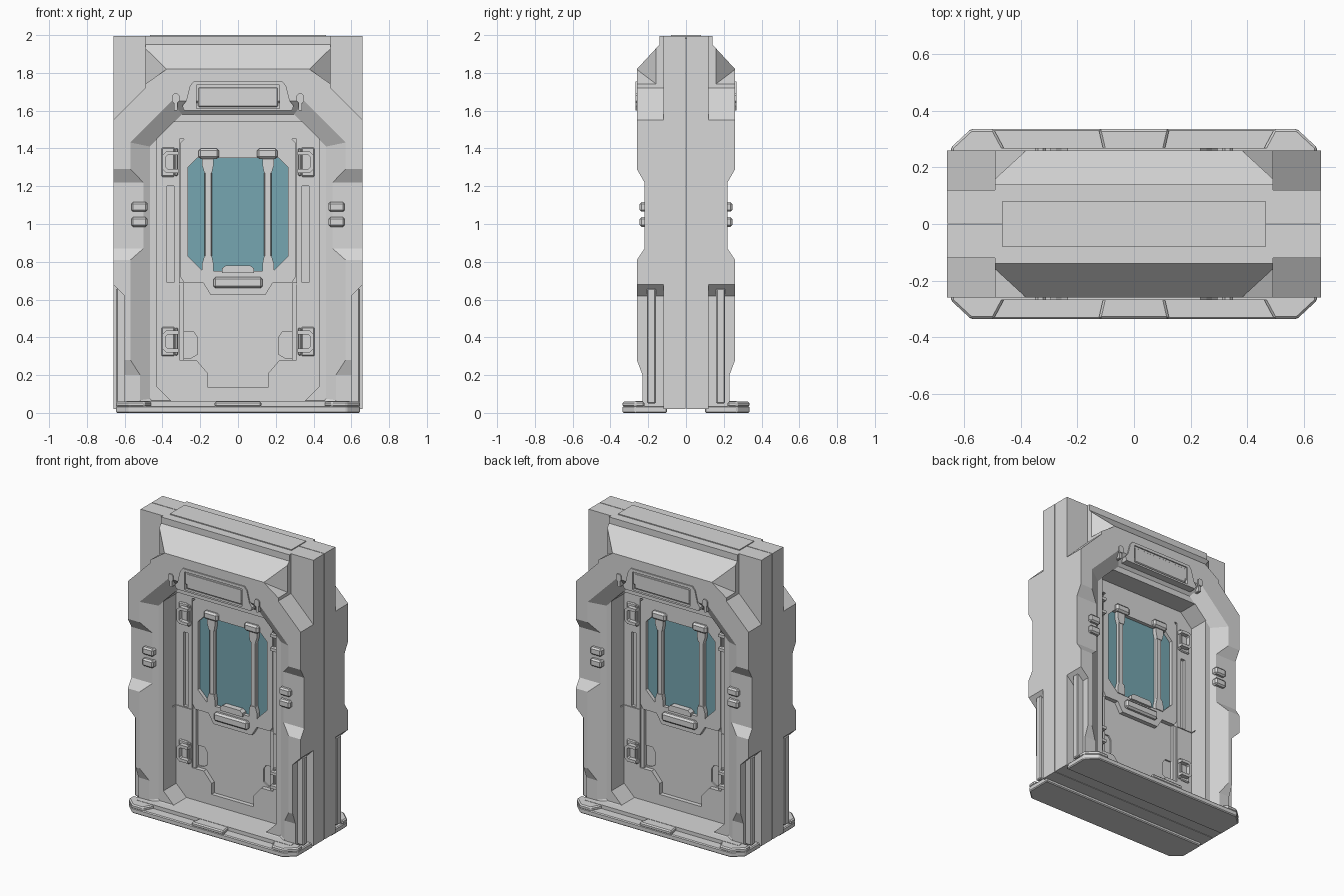
import bpy
import bmesh

cube = bpy.data.objects.get("Cube")
if cube:
    bpy.data.objects.remove(cube, do_unlink=True)


def material(name, rgb):
    m = bpy.data.materials.new(name)
    m.use_nodes = True
    m.diffuse_color = (*rgb, 1)
    m.node_tree.nodes["Principled BSDF"].inputs["Base Color"].default_value = (*rgb, 1)
    return m


GREY = material("light grey metal", (0.68, 0.68, 0.68))
TEAL = material("teal glass", (0.18, 0.38, 0.44))


def loft(name, ring_a, ring_b, mat=GREY, mirror="y", bevel=0):
    """Join two matching rings of 3D points into a closed solid."""
    bm = bmesh.new()
    a = [bm.verts.new(p) for p in ring_a]
    b = [bm.verts.new(p) for p in ring_b]
    bm.faces.new(a)
    bm.faces.new(b)
    for i in range(len(a)):
        j = (i + 1) % len(a)
        bm.faces.new((a[i], a[j], b[j], b[i]))
    bmesh.ops.recalc_face_normals(bm, faces=bm.faces)
    me = bpy.data.meshes.new(name)
    bm.to_mesh(me)
    bm.free()
    me.materials.append(mat)
    ob = bpy.data.objects.new(name, me)
    bpy.context.collection.objects.link(ob)
    if bevel:
        mod = ob.modifiers.new("edge", "BEVEL")
        mod.width = bevel
        mod.segments = 1
    if mirror:
        add_mirror(ob, mirror)
    return ob


def add_mirror(ob, axes):
    mod = ob.modifiers.new("mirror", "MIRROR")
    mod.use_axis = ("x" in axes, "y" in axes, False)
    mod.use_mirror_merge = False


def slab(name, outline, d0, d1, **kw):
    """Extrude an (x, z) outline between two depths measured towards the front."""
    return loft(name, [(x, -d0, z) for x, z in outline],
                [(x, -d1, z) for x, z in outline], **kw)


def rect(x0, x1, z0, z1):
    return [(x0, z0), (x1, z0), (x1, z1), (x0, z1)]


def sym(half):
    return half + [(-x, z) for x, z in reversed(half)]


def octagon(w, z0, z1, c, cb):
    return sym([(w - c, z1), (w, z1 - c), (w, z0 + cb), (w - cb, z0)])


def flip(outline, s):
    return [(x * s, z) for x, z in outline]


def cut(ob, cutters):
    """Subtract the cutters and bake the result."""
    for c in cutters:
        mod = ob.modifiers.new("cut", "BOOLEAN")
        mod.operation = "DIFFERENCE"
        mod.solver = "EXACT"
        mod.object = c
    bpy.context.view_layer.update()
    dg = bpy.context.evaluated_depsgraph_get()
    baked = bpy.data.meshes.new_from_object(ob.evaluated_get(dg))
    ob.modifiers.clear()
    ob.data = baked
    for c in cutters:
        bpy.data.objects.remove(c, do_unlink=True)


# Main frame: side profile extruded across the width
side = [(.002, .02), (.23, .02), (.23, .2), (.26, .28), (.26, .81), (.22, .87),
        (.22, 1.22), (.26, 1.29), (.26, 1.82), (.14, 1.95), (.14, 1.994), (.002, 1.994)]
frame = loft("door_frame", [(-.66, -d, z) for d, z in side],
             [(.66, -d, z) for d, z in side], mirror=None)

cutters = []


def cutter(outline, d0, d1):
    cutters.append(slab("cutter", outline, d0, d1, mirror=None))


# Sloped doorway mouth, deep doorway and recessed door field
mouth_in, mouth_out = octagon(.467, .065, 1.58, .17, .01), octagon(.60, .045, 1.673, .235, .01)
cutters.append(loft("cutter", [(x, -.2, z) for x, z in mouth_in],
                    [(x, -.278, z) for x, z in mouth_out], mirror=None))
cutter(octagon(.43, .06, 1.54, .09, .08), .06, .4)
cutter(sym([(.31, 1.45), (.31, .28), (.22, .28), (.16, .21), (.16, .135)]), .03, .3)
for s in (1, -1):
    # Upper corner steps, lower side channels
    cutter(flip([(.49, 2.1), (.49, 1.72), (.7, 1.51), (.7, 2.1)], s), .12, .4)
    cutter(flip([(.6, -.1), (.6, .62), (.7, .72), (.7, -.1)], s), .12, .4)
    # Facets beside the header slope
    tri = [(.37, .269), (.5, .15), (.5, .35)]
    low = [1.825, 1.735, 1.735]
    cutters.append(loft("cutter", [(s * x, -d, z) for (x, d), z in zip(tri, low)],
                        [(s * x, -d, 2.1) for x, d in tri], mirror=None))
    # Slots and seams beside the door
    cutter(flip(rect(.34, .375, .69, 1.2), s), .04, .1)
    cutter(flip(rect(.3, .44, .68, .686), s), .054, .1)
    # Dents in the lower door
    cutter(flip([(.215, .31), (.25, .29), (.295, .29), (.295, .43), (.235, .43), (.215, .4)], s), .02, .1)
cut(frame, cutters)
add_mirror(frame, "y")

# Top cap plate
loft("top_cap", [(x, y, 1.98) for x, y in rect(-.465, .465, -.08, .08)],
     [(x, y, 2) for x, y in rect(-.465, .465, -.08, .08)], mirror=None)

# Vertical struts in the side channels
slab("side_strut", rect(.59, .645, .05, .66), .16, .207, mirror="xy", bevel=.006)

# Base: low plate with raised end and centre blocks
foot = [(-.645, .1), (.645, .1), (.645, .27), (.575, .335), (-.575, .335), (-.645, .27)]
loft("base_plate", [(x, -d, 0) for x, d in foot], [(x, -d, .037) for x, d in foot], bevel=.006)
end = [(.46, .22), (.645, .22), (.645, .27), (.575, .335), (.495, .335), (.46, .27)]
loft("base_end_block", [(x, -d, .03) for x, d in end], [(x, -d, .06) for x, d in end],
     mirror="xy", bevel=.008)
mid = [(-.11, .2), (.11, .2), (.11, .27), (.125, .335), (-.125, .335), (-.11, .27)]
loft("base_centre_block", [(x, -d, .03) for x, d in mid], [(x, -d, .06) for x, d in mid], bevel=.008)
slab("threshold", rect(-.59, .59, .03, .062), .05, .268)

# Header sign: surround with a sunken panel
sign = slab("header_sign", sym([(.235, 1.755), (.255, 1.73), (.275, 1.65), (.295, 1.625), (.285, 1.6)]),
            .19, .268, mirror=None)
cut(sign, [slab("cutter", rect(-.22, .22, 1.612, 1.735), .25, .4, mirror=None)])
add_mirror(sign, "y")
slab("sign_panel", rect(-.212, .212, 1.62, 1.727), .24, .262, bevel=.006)
slab("header_pin", octagon(.014, 1.6, 1.635, .005, .005)[:4] and
     [(x + .33, z) for x, z in octagon(.01, 1.6, 1.65, .004, .004)], .19, .262, mirror="xy")
slab("header_pin_head", [(x + .33, z) for x, z in octagon(.019, 1.64, 1.69, .01, .01)],
     .19, .268, mirror="xy")

# Double grips on the frame sides
for i, z in enumerate((.985, 1.065)):
    slab(f"side_grip_{i + 1}", rect(.48, .565, z, z + .052), .18, .245, mirror="xy", bevel=.01)

# Window surround with an opening for the glass
surround = slab("window_surround",
                sym([(.285, 1.45), (.305, 1.43), (.305, .72), (.285, .69), (.185, .69), (.145, .625)]),
                .025, .06, mirror=None)
pane = octagon(.265, .75, 1.35, .05, .08)
cut(surround, [slab("cutter", pane, .0, .2, mirror=None)])
add_mirror(surround, "y")
slab("window_glass", pane, .028, .036, mat=TEAL)

# Window bars, with wider ends and top clips
slab("window_bar", rect(.138, .178, .75, 1.35), .03, .062, mirror="xy", bevel=.006)
slab("window_bar_foot", [(.13, .75), (.19, .75), (.19, .79), (.178, .83), (.138, .83), (.13, .79)],
     .03, .066, mirror="xy")
slab("window_bar_head", [(.13, 1.35), (.19, 1.35), (.19, 1.31), (.178, 1.27), (.138, 1.27), (.13, 1.31)],
     .03, .066, mirror="xy")
slab("window_clip", rect(.1, .21, 1.345, 1.4), .05, .085, mirror="xy", bevel=.012)

# Pull handle under the window
slab("pull_handle", rect(-.13, .13, .66, .72), .05, .088, bevel=.012)
slab("handle_latch", sym([(.065, .78), (.085, .765), (.085, .74)]), .03, .075)

# Raised edge rails on the lower door
slab("door_rail", rect(.285, .31, .28, .69), .025, .05, mirror="xy")

# Hinges: backing plate with a C-shaped bracket
for tag, z in (("lower", .3), ("upper", 1.25)):
    slab(f"{tag}_hinge_plate", rect(.335, .405, z, z + .155), .04, .07, mirror="xy", bevel=.006)
    slab(f"{tag}_hinge_bracket",
         [(.315, z + .02), (.38, z + .02), (.4, z + .04), (.4, z + .115), (.38, z + .135), (.315, z + .135),
          (.315, z + .115), (.372, z + .115), (.38, z + .107), (.38, z + .048), (.372, z + .04),
          (.315, z + .04)], .06, .1, mirror="xy")
    slab(f"{tag}_hinge_pin", rect(.318, .335, z + .005, z + .15), .03, .078, mirror="xy", bevel=.005)
